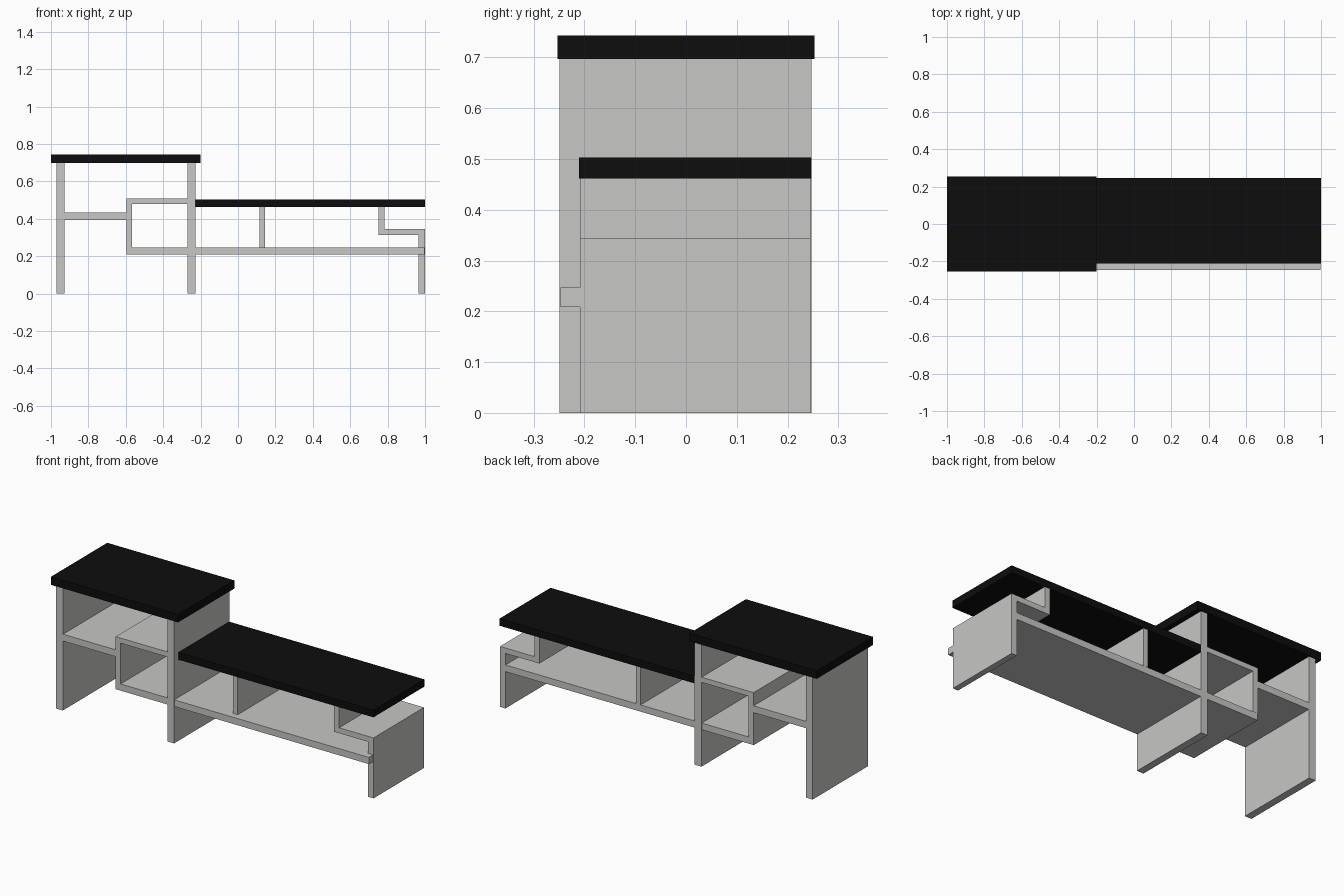
import bpy, bmesh

if "Cube" in bpy.data.objects:
    bpy.data.objects.remove(bpy.data.objects["Cube"])


def material(name, rgb):
    m = bpy.data.materials.new(name)
    m.diffuse_color = (*rgb, 1.0)
    m.use_nodes = True
    m.node_tree.nodes["Principled BSDF"].inputs["Base Color"].default_value = m.diffuse_color
    return m


grey = material("light_grey", (0.57, 0.57, 0.56))
black = material("black", (0.004, 0.004, 0.004))


def prism(name, profile, y0, y1, mat):
    """Extrude an x-z profile from y0 to y1."""
    bm = bmesh.new()
    face = bm.faces.new([bm.verts.new((x, y0, z)) for x, z in profile])
    ext = bmesh.ops.extrude_face_region(bm, geom=[face])
    moved = [g for g in ext["geom"] if isinstance(g, bmesh.types.BMVert)]
    bmesh.ops.translate(bm, vec=(0, y1 - y0, 0), verts=moved)
    bmesh.ops.recalc_face_normals(bm, faces=bm.faces)
    mesh = bpy.data.meshes.new(name)
    bm.to_mesh(mesh)
    bm.free()
    mesh.materials.append(mat)
    obj = bpy.data.objects.new(name, mesh)
    bpy.context.collection.objects.link(obj)


def board(name, x0, x1, z0, z1, y0, y1, mat=grey):
    prism(name, [(x0, z0), (x1, z0), (x1, z1), (x0, z1)], y0, y1, mat)


FRONT, BACK = -0.249, 0.247      # depth of the tall unit
LOW_FRONT, LOW_BACK = -0.209, 0.245  # depth of the low unit supports

# Black tops
board("tall_top", -1.0, -0.2, 0.697, 0.743, -0.253, 0.253, black)
board("low_top", -0.228, 1.0, 0.462, 0.503, -0.211, 0.247, black)

# Tall side panels
for name, x in (("left_side_panel", -0.970), ("middle_side_panel", -0.270)):
    board(name, x, x + 0.042, 0.0, 0.697, FRONT, BACK)

# Shelves and raised box of the tall unit
board("left_shelf", -0.928, -0.596, 0.394, 0.433, FRONT + 0.002, BACK - 0.002)
prism("box_side_and_top",
      [(-0.597, 0.247), (-0.566, 0.247), (-0.566, 0.479),
       (-0.270, 0.479), (-0.270, 0.508), (-0.597, 0.508)],
      FRONT + 0.002, BACK - 0.002, grey)

# Long bottom shelf running through both units
board("long_shelf", -0.597, 0.997, 0.209, 0.247, FRONT + 0.002, BACK - 0.003)

# Low unit divider and stepped end support
board("divider", 0.115, 0.144, 0.247, 0.462, LOW_FRONT, LOW_BACK)
prism("stepped_end_support",
      [(0.751, 0.462), (0.751, 0.313), (0.965, 0.313), (0.965, 0.0),
       (0.999, 0.0), (0.999, 0.344), (0.783, 0.344), (0.783, 0.462)],
      LOW_FRONT, LOW_BACK, grey)
